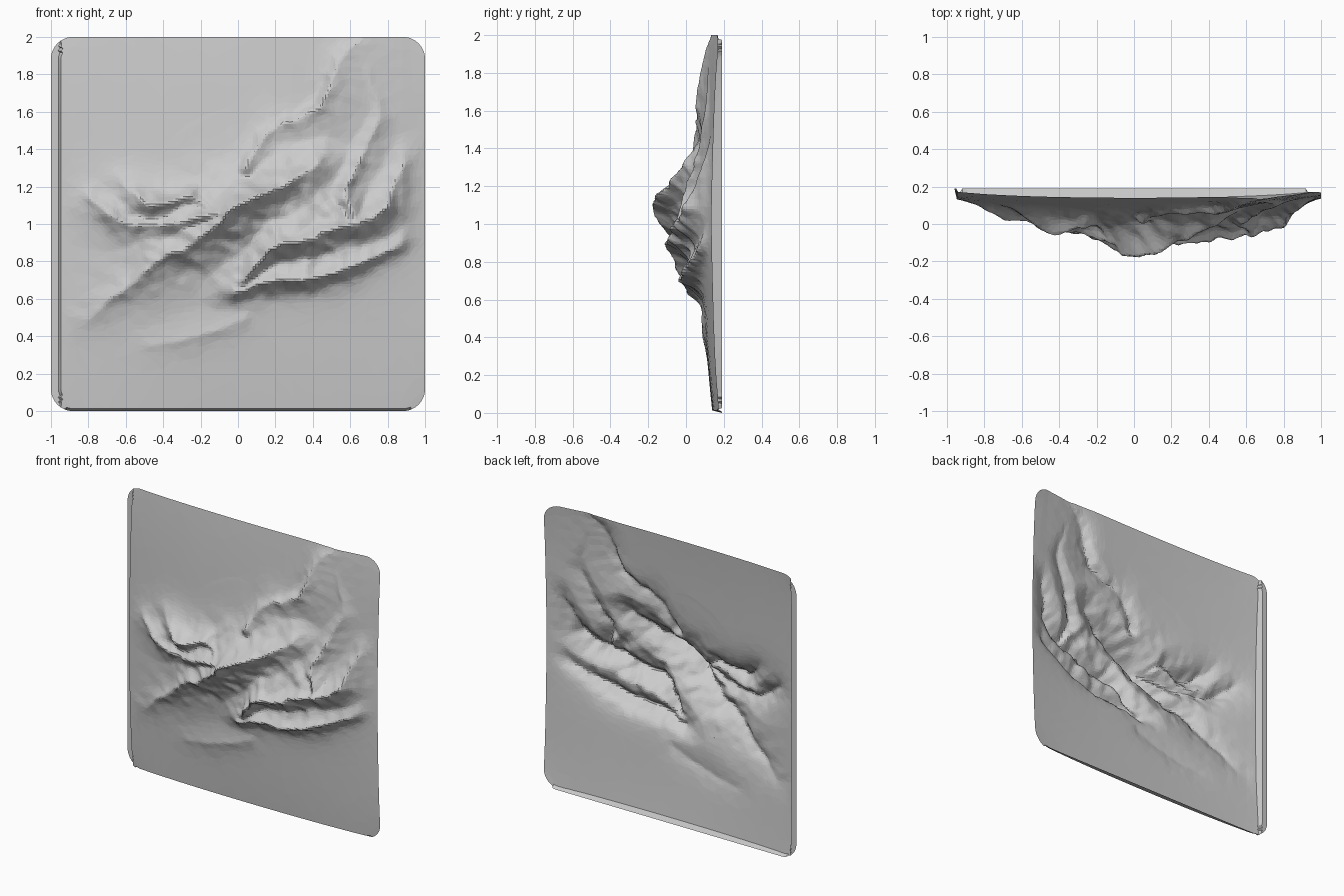
import bpy, bmesh, math
from mathutils import Vector, noise

if "Cube" in bpy.data.objects:
    bpy.data.objects.remove(bpy.data.objects["Cube"])

BACK = 0.19      # y of the plaque's rim plane
CORNER = 0.12    # corner radius of the plaque


def ridge(left, right, *pts, steps=3):
    """Smooth a few (x, z, crest y) points into a ridge; falloff widths on each side."""
    P = [Vector(p) for p in pts]
    P = [2 * P[0] - P[1]] + P + [2 * P[-1] - P[-2]]
    path = []
    for a, b, c, d in zip(P, P[1:], P[2:], P[3:]):
        for i in range(steps):
            t = i / steps
            path.append(.5 * (2 * b + (c - a) * t + (2 * a - 5 * b + 4 * c - d) * t * t
                              + (3 * b - a - 3 * c + d) * t ** 3))
    path.append(P[-2])
    segs = []
    for a, b in zip(path, path[1:]):
        d = b.xy - a.xy
        segs.append((a.xy, d, d.length_squared, a.z, b.z - a.z))
    return left, right, segs


# main spine, two left arms
spine = ridge(.09, .08, (-.8, .5, .11), (-.48, .75, 0), (-.14, .97, -.12), (0, 1.08, -.21), (.42, 1.31, -.02))
left_arm = ridge(.06, .07, (0, 1.08, -.17), (-.4, .99, -.03), (-.64, 1.02, 0), (-.78, 1.13, .07))
upper_arm = ridge(.07, .06, (-.1, 1.04, -.12), (-.24, 1.13, -.02), (-.46, 1.09, -.07), (-.6, 1.2, .05))
# cliff running up to the top edge, and the ridge coming down its right side
cliff = ridge(.025, .15, (.03, 1.3, 0), (.14, 1.49, .05), (.44, 1.63, .045), (.53, 1.84, .08), (.66, 1.99, .13))
right_ridge = ridge(.06, .06, (.66, 1.9, .12), (.74, 1.55, .09), (.58, 1.2, 0), (.63, .98, -.08))
right_peak = ridge(.06, .07, (.63, .98, -.07), (.79, 1.1, -.02), (.9, 1.32, .08))
# lower cliff, shoulder above it, foothill
low_cliff = ridge(.11, .03, (0, .63, 0), (.24, .68, -.04), (.52, .73, -.03), (.86, .88, .07))
shoulder = ridge(.08, .06, (.04, .7, -.03), (.24, .89, -.12), (.63, .98, -.08))
foothill = ridge(.10, .05, (-.46, .36, .105), (-.2, .4, .085), (.02, .5, .08))
RIDGES = (spine, left_arm, upper_arm, cliff, right_ridge, right_peak, low_cliff, shoulder, foothill)


def ridge_value(p, ridge_data, base):
    """Height of one ridge at p, fading down to the base."""
    left, right, segs = ridge_data
    best = base
    for a, d, len2, y, dy in segs:
        rel = p - a
        t = min(1, max(0, rel.dot(d) / len2))
        off = rel - d * t
        dist = off.length
        if dist > .5:
            continue
        side = (d.x * off.y - d.y * off.x) / (math.sqrt(len2) * dist + 1e-6)
        w = right + (left - right) * (.5 + .5 * side)
        best = max(best, base + (BACK - y - dy * t - base) * math.exp(-dist / w))
    return best


def mound(x, z, cx, cz, rx, rz):
    return math.exp(-((x - cx) / rx) ** 2 - ((z - cz) / rz) ** 2)


def height(x, z):
    """Relief height in front of the rim plane."""
    if x < -.95 or z < .01:             # thin flat lip on the left and bottom
        return 0.0
    bx, bz = max(0, 1 - x * x), max(0, 1 - (z - 1) ** 2)
    base = .05 * math.sqrt(bx + bz - bx * bz) + .055 * bx * bz
    base += .08 * mound(x, z, .35, 1.03, .38, .27) + .05 * mound(x, z, -.35, .98, .3, .22)
    # wobble the ridge paths so they look eroded
    p = Vector((x, z))
    for freq, amp in ((6, .022), (17, .014)):
        q = Vector((x * freq, z * freq, 1.7))
        p += amp * Vector((noise.noise(q), noise.noise(q + Vector((9, 4, 2)))))
    h = max(ridge_value(p, r, base) for r in RIDGES)
    h = base + (h - base) * min(1, (1 - abs(x)) / .12)
    # sharp-crested gullies on the high ground
    rough = min(1, max(0, (h - .1) / .08))
    n = .5 - 2 * abs(noise.noise(Vector((x * 6 + z * 2, z * 6, .3))))
    n += .5 * noise.noise(Vector((x * 18, z * 18, 5)))
    return h + .024 * rough * n


# relief sheet: rounded square, open at the back
bm = bmesh.new()
bmesh.ops.create_grid(bm, x_segments=150, y_segments=150, size=1)
inner = 1 - CORNER
for v in bm.verts:
    x, z = v.co.x, v.co.y
    u, w = abs(x) - inner, abs(z) - inner
    if u > 0 and w > 0:
        k = max(u, w) / math.hypot(u, w)
        x = math.copysign(inner + u * k, x)
        z = math.copysign(inner + w * k, z)
    z += 1
    v.co = (x, BACK - height(x, z), z)
# soften stair-steps along the cliffs, away from the rim
middle = [v for v in bm.verts if abs(v.co.x) < .92 and abs(v.co.z - 1) < .95]
for _ in range(2):
    bmesh.ops.smooth_vert(bm, verts=middle, factor=.5, use_axis_x=True, use_axis_y=True, use_axis_z=True)
mesh = bpy.data.meshes.new("mountain_relief")
bm.to_mesh(mesh)
bm.free()
relief = bpy.data.objects.new("mountain_relief", mesh)
bpy.context.collection.objects.link(relief)

# irregular facets
facets = relief.modifiers.new("facets", 'DECIMATE')
facets.ratio = 0.2
